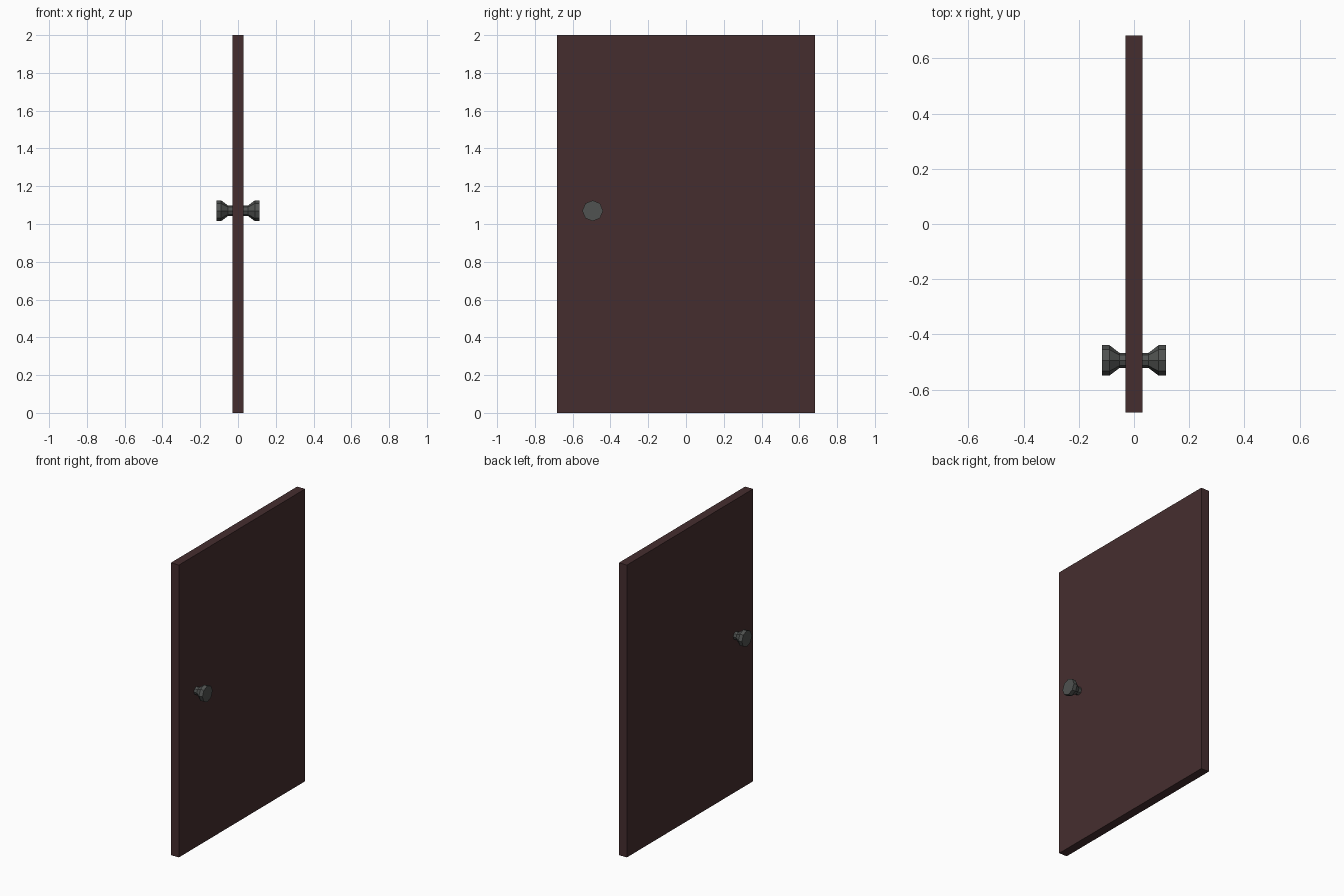
import bpy, bmesh, math

if "Cube" in bpy.data.objects:
    bpy.data.objects.remove(bpy.data.objects["Cube"])


def material(name, color):
    m = bpy.data.materials.new(name)
    m.diffuse_color = (*color, 1)
    m.use_nodes = True
    m.node_tree.nodes["Principled BSDF"].inputs["Base Color"].default_value = m.diffuse_color
    return m


def add_object(name, bm, mat):
    bmesh.ops.recalc_face_normals(bm, faces=bm.faces)
    mesh = bpy.data.meshes.new(name)
    bm.to_mesh(mesh)
    bm.free()
    mesh.materials.append(mat)
    ob = bpy.data.objects.new(name, mesh)
    bpy.context.collection.objects.link(ob)
    return ob


wood = material("dark_wood", (0.06, 0.027, 0.028))
metal = material("dark_metal", (0.08, 0.085, 0.082))

# Door slab
bm = bmesh.new()
bmesh.ops.create_cube(bm, size=1)
bmesh.ops.scale(bm, vec=(0.06, 1.364, 2.0), verts=bm.verts)
bmesh.ops.translate(bm, vec=(0, 0, 1), verts=bm.verts)
add_object("door_panel", bm, wood)

# Flared eight-sided knob on each face: (distance from centre, radius)
PROFILE = [(0.03, 0.027), (0.052, 0.027), (0.089, 0.055), (0.115, 0.055)]
SIDES = 8


def knob(name, side):
    bm = bmesh.new()
    rings = []
    for x, r in PROFILE:
        angles = [2 * math.pi * i / SIDES for i in range(SIDES)]
        rings.append([bm.verts.new((side * x, r * math.cos(a), r * math.sin(a)))
                      for a in angles])
    for a, b in zip(rings, rings[1:]):
        for i in range(SIDES):
            j = (i + 1) % SIDES
            bm.faces.new((a[i], a[j], b[j], b[i]))
    bm.faces.new(rings[0])
    bm.faces.new(rings[-1])
    add_object(name, bm, metal).location = (0, -0.494, 1.07)


knob("knob_right", 1)
knob("knob_left", -1)
